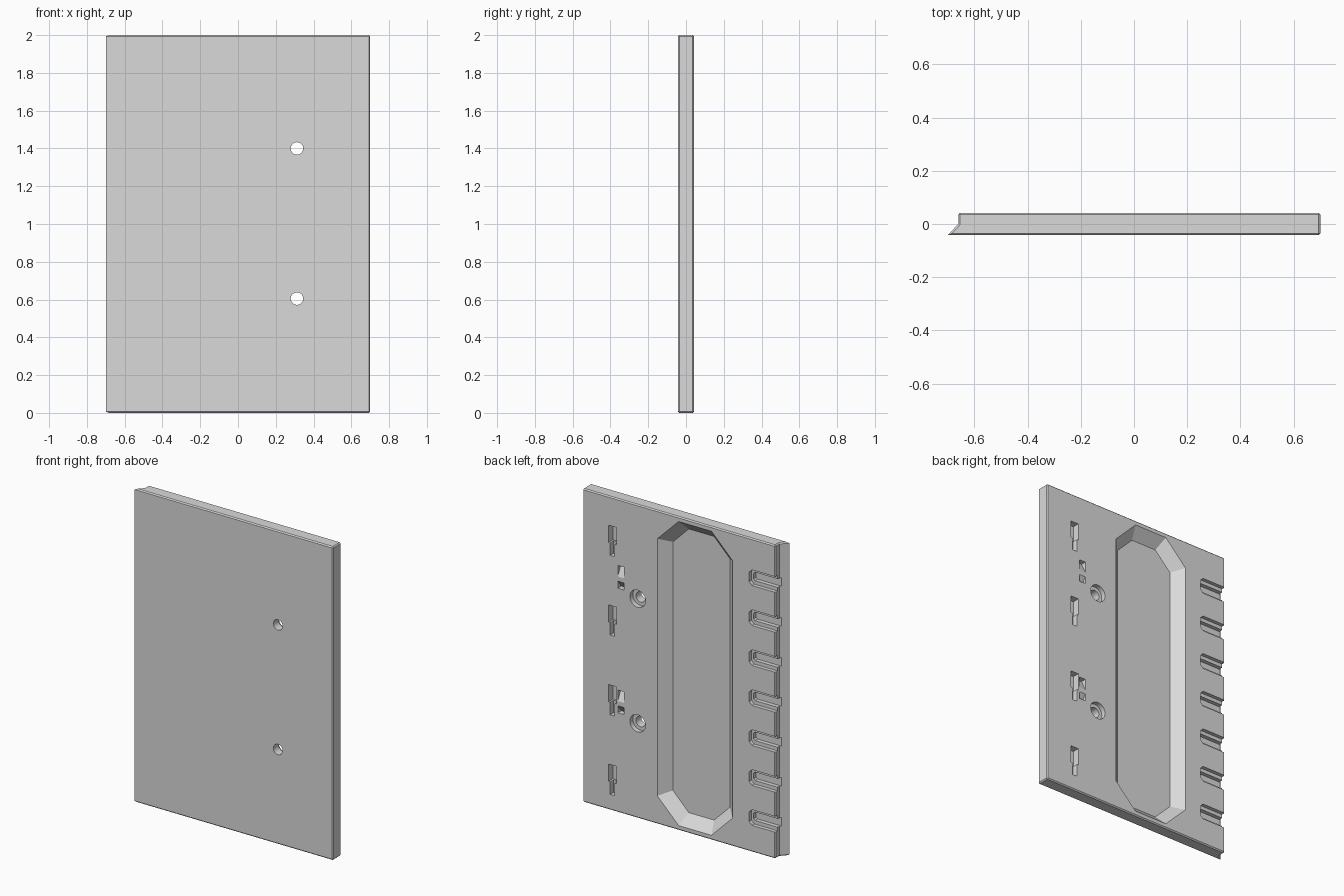
import bpy, bmesh, math

cube = bpy.data.objects.get("Cube")
if cube:
    bpy.data.objects.remove(cube, do_unlink=True)

HEIGHT = 2.0
BACK, FRONT = 0.042, -0.042
EDGE = -0.66          # plain right edge, behind the lip

grey = bpy.data.materials.new("light_grey")
grey.use_nodes = True
colour = (0.7, 0.7, 0.7, 1)
grey.diffuse_color = colour
grey.node_tree.nodes["Principled BSDF"].inputs["Base Color"].default_value = colour


def finish(bm, name):
    bmesh.ops.recalc_face_normals(bm, faces=bm.faces)
    mesh = bpy.data.meshes.new(name)
    bm.to_mesh(mesh)
    bm.free()
    mesh.materials.append(grey)
    obj = bpy.data.objects.new(name, mesh)
    bpy.context.collection.objects.link(obj)
    return obj


def loft(bm, ring_a, ring_b):
    """Closed solid between two matching rings of points."""
    a = [bm.verts.new(p) for p in ring_a]
    b = [bm.verts.new(p) for p in ring_b]
    bm.faces.new(a)
    bm.faces.new(b[::-1])
    for i in range(len(a)):
        j = (i + 1) % len(a)
        bm.faces.new((a[i], b[i], b[j], a[j]))


def pocket(bm, outline, depth):
    """Straight pocket sunk from the back face."""
    loft(bm, [(x, BACK + 0.02, z) for x, z in outline],
         [(x, BACK - depth, z) for x, z in outline])


def rect(x0, x1, z0, z1):
    return [(x0, z0), (x1, z0), (x1, z1), (x0, z1)]


def slot(x0, x1, z, half, cut):
    """Slot outline with clipped corners at the closed end."""
    return [(x0, z - half), (x1 - cut, z - half), (x1, z - half + cut),
            (x1, z + half - cut), (x1 - cut, z + half), (x0, z + half)]


def circle(x, z, r, n=32):
    return [(x + r * math.cos(2 * math.pi * i / n),
             z + r * math.sin(2 * math.pi * i / n)) for i in range(n)]


def octagon(cx, half_x, half_z, cut, y):
    quarter = [(half_x, half_z - cut), (half_x - cut, half_z)]
    pts = quarter + [(-x, z) for x, z in quarter[::-1]]
    pts += [(-x, -z) for x, z in pts]
    return [(cx + x, y, HEIGHT / 2 + z) for x, z in pts]


# Panel: plan profile with a pointed lip, chamfered on its outer edges
profile = [(-0.7, FRONT), (0.7, FRONT), (0.7, BACK), (EDGE, BACK), (EDGE, 0)]
bm = bmesh.new()
loft(bm, [(x, y, 0) for x, y in profile], [(x, y, HEIGHT) for x, y in profile])
bmesh.ops.recalc_face_normals(bm, faces=bm.faces)
sharp = [e for e in bm.edges if not (
    abs(e.verts[0].co.z - e.verts[1].co.z) > 1
    and e.verts[0].co.x < 0 and e.verts[0].co.y < 0.01)]
bmesh.ops.bevel(bm, geom=sharp, offset=0.007, segments=1, affect='EDGES')
panel = finish(bm, "door_panel")

shallow, deep = bmesh.new(), bmesh.new()

# Large sloping recess in the back
def recess_ring(depth):
    return octagon(-0.093, 0.266 - depth, 0.97 - depth, 0.15 - 0.586 * depth, BACK - depth)

loft(shallow, recess_ring(-0.012), recess_ring(0.065))

# Stepped hinge slots along the right edge
for i in range(7):
    z = 0.22 + 0.255 * i
    pocket(shallow, slot(-0.75, -0.475, z, 0.05, 0.02), 0.024)
    pocket(deep, slot(-0.75, -0.49, z, 0.027, 0.01), 0.05)

# Keyhole slots
for i in range(4):
    top = 0.29 + 0.508 * i
    pocket(shallow, rect(0.462, 0.518, top - 0.11, top), 0.045)
    pocket(deep, rect(0.474, 0.506, top - 0.19, top - 0.10), 0.035)

for z in (0.605, 1.4):
    # Counterbored handle holes
    pocket(shallow, circle(0.312, z, 0.055), 0.03)
    pocket(deep, circle(0.312, z, 0.033), 0.15)
    # Clip pockets with ramps leading to a bridge
    for start, end in ((0.175, 0.105), (0.03, 0.075)):
        loft(deep,
             [(x, y, z + h) for x in (0.408,) for y, h in
              ((BACK + 0.02, start), (BACK - 0.035, start), (BACK, end), (BACK + 0.02, end))],
             [(x, y, z + h) for x in (0.452,) for y, h in
              ((BACK + 0.02, start), (BACK - 0.035, start), (BACK, end), (BACK + 0.02, end))])

# Cut the pockets and discard the cutters
bpy.context.view_layer.objects.active = panel
for bm, name in ((shallow, "shallow_cutter"), (deep, "deep_cutter")):
    cutter = finish(bm, name)
    cutter.hide_render = True
    mod = panel.modifiers.new(name, 'BOOLEAN')
    mod.operation = 'DIFFERENCE'
    mod.solver = 'EXACT'
    mod.object = cutter
    bpy.ops.object.modifier_apply(modifier=mod.name)
    bpy.data.objects.remove(cutter, do_unlink=True)
